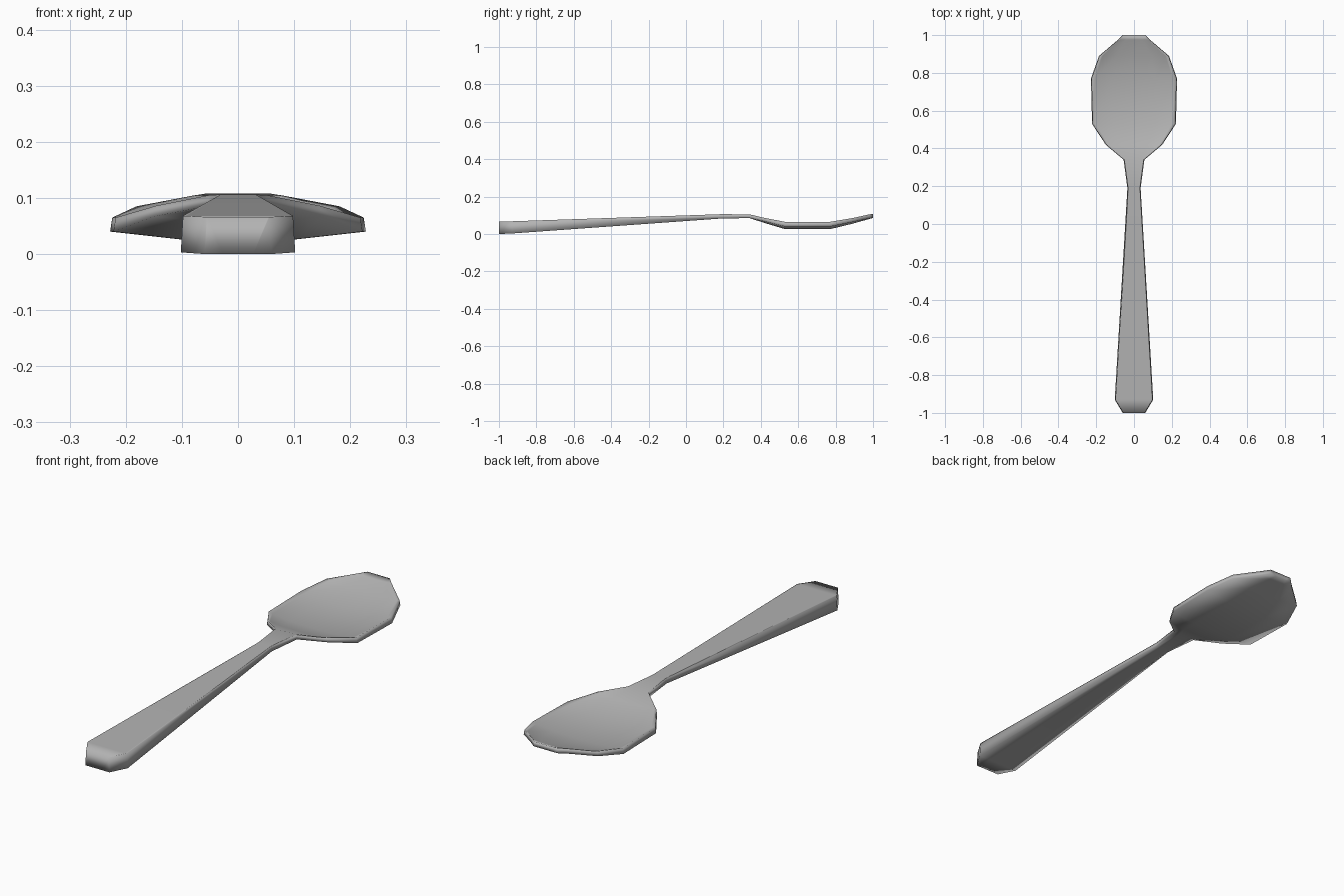
import bpy
import bmesh

cube = bpy.data.objects.get("Cube")
if cube:
    bpy.data.objects.remove(cube, do_unlink=True)

# Brushed metal colour
metal = bpy.data.materials.new("grey_metal")
metal.use_nodes = True
colour = (0.45, 0.45, 0.45, 1)
metal.diffuse_color = colour
metal.node_tree.nodes["Principled BSDF"].inputs["Base Color"].default_value = colour

# Stations along the spoon: y, half width, rim top, underside, dish depth, keel depth
STATIONS = [
    (-1.0, 0.06, 0.066, 0.0, 0, 0),
    (-0.93, 0.102, 0.068, 0.003, 0, 0),
    (0.19, 0.035, 0.106, 0.083, 0, 0),
    (0.34, 0.055, 0.105, 0.085, 0, 0),
    (0.42, 0.15, 0.086, 0.059, 0.008, 0.008),
    (0.53, 0.222, 0.065, 0.026, 0.018, 0.014),
    (0.77, 0.228, 0.065, 0.026, 0.018, 0.014),
    (0.89, 0.185, 0.085, 0.055, 0.011, 0.009),
    (0.975, 0.085, 0.104, 0.079, 0.006, 0.003),
    (1.0, 0.06, 0.108, 0.086, 0, 0),
]


def section(w, top, bottom, dish, keel):
    """Closed cross-section, from the top centre round the right and back."""
    half = [
        (0.5 * w, top - 0.85 * dish),
        (0.9 * w, top - 0.3 * dish),
        (w - 0.004, top),
        (w, bottom + keel),
        (0.45 * w, bottom),
    ]
    mirrored = [(-x, z) for x, z in reversed(half)]
    return [(0, top - dish)] + half + [(0, bottom)] + mirrored


# Spoon body: one loft through handle, neck and bowl
bm = bmesh.new()
rings = []
for y, *shape in STATIONS:
    rings.append([bm.verts.new((x, y, z)) for x, z in section(*shape)])
for a, b in zip(rings, rings[1:]):
    for i in range(len(a)):
        j = (i + 1) % len(a)
        bm.faces.new((a[i], a[j], b[j], b[i]))
bm.faces.new(rings[0])
bm.faces.new(rings[-1])
bmesh.ops.recalc_face_normals(bm, faces=bm.faces)
for face in bm.faces:
    face.smooth = True

mesh = bpy.data.meshes.new("spoon")
bm.to_mesh(mesh)
bm.free()
mesh.materials.append(metal)
spoon = bpy.data.objects.new("spoon", mesh)
bpy.context.collection.objects.link(spoon)
